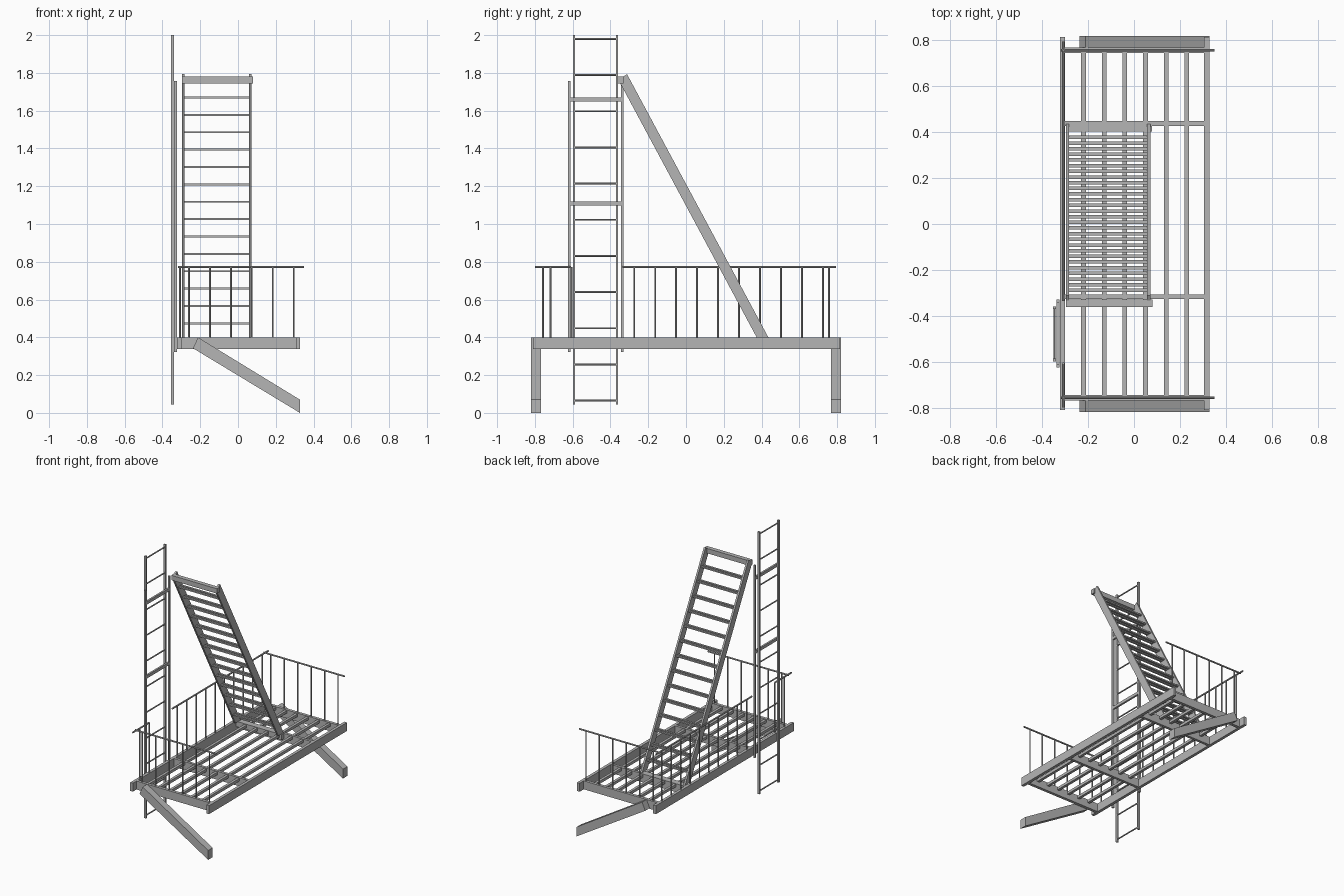
import bpy, bmesh
from mathutils import Vector

if "Cube" in bpy.data.objects:
    bpy.data.objects.remove(bpy.data.objects["Cube"], do_unlink=True)

steel = bpy.data.materials.new("grey_steel")
steel.use_nodes = True
grey = (0.46, 0.46, 0.46, 1)
steel.diffuse_color = grey
steel.node_tree.nodes["Principled BSDF"].inputs["Base Color"].default_value = grey


def finish(name, bm):
    bmesh.ops.recalc_face_normals(bm, faces=bm.faces)
    mesh = bpy.data.meshes.new(name)
    bm.to_mesh(mesh)
    bm.free()
    mesh.materials.append(steel)
    obj = bpy.data.objects.new(name, mesh)
    bpy.context.collection.objects.link(obj)
    return obj


def boxes(name, spans):
    """Boxes given as ((x0, x1), (y0, y1), (z0, z1))."""
    bm = bmesh.new()
    for span in spans:
        verts = bmesh.ops.create_cube(bm, size=1)["verts"]
        for v in verts:
            v.co = Vector([(a + b) / 2 + c * (b - a) for (a, b), c in zip(span, v.co)])
    return finish(name, bm)


def rods(name, lines, radius):
    """Round bars running between pairs of points."""
    bm = bmesh.new()
    for a, b in lines:
        a, b = Vector(a), Vector(b)
        verts = bmesh.ops.create_cone(bm, cap_ends=True, segments=8, radius1=radius,
                                      radius2=radius, depth=(b - a).length)["verts"]
        turn = (b - a).to_track_quat("Z", "Y")
        for v in verts:
            v.co = turn @ v.co + (a + b) / 2
    return finish(name, bm)


def plate(name, points, thickness):
    """Extrude a closed outline of 3D points along a vector."""
    bm = bmesh.new()
    face = bm.faces.new([bm.verts.new(p) for p in points])
    out = bmesh.ops.extrude_face_region(bm, geom=[face])["geom"]
    moved = [v for v in out if isinstance(v, bmesh.types.BMVert)]
    bmesh.ops.translate(bm, verts=moved, vec=thickness)
    return finish(name, bm)


# Platform frame
deck = (0.337, 0.40)
boxes("side_beams", [((-0.322, -0.30), (-0.81, 0.815), deck),
                     ((0.306, 0.328), (-0.81, 0.815), deck)])
boxes("end_beams", [((-0.30, 0.306), (-0.768, -0.746), deck),
                    ((-0.30, 0.306), (0.746, 0.768), deck)])
boxes("cross_beams", [((-0.30, 0.306), (y - 0.01, y + 0.01), deck)
                      for y in (-0.317, 0.438)])

# Floor bars
boxes("floor_bars", [((x - 0.01, x + 0.01), (-0.746, 0.746), (0.375, 0.395))
                     for x in [-0.22 + 0.09 * i for i in range(6)]])

# Diagonal braces under both ends
brace = [(-0.212, 0.40), (0.328, 0.07), (0.328, 0.0), (-0.238, 0.342)]
for name, y in (("front_brace", -0.82), ("back_brace", 0.768)):
    plate(name, [(x, y, z) for x, z in brace], (0, 0.052, 0))

# Railings, with a gap for the ladder
rail_z, side_x, end_y = 0.772, -0.308, 0.757
rods("side_rails", [((side_x, -0.80, rail_z), (side_x, -0.61, rail_z)),
                    ((side_x, -0.335, rail_z), (side_x, 0.795, rail_z))], 0.006)
rods("end_rails", [((-0.318, y, rail_z), (0.35, y, rail_z)) for y in (-end_y, end_y)], 0.006)
post_y = [0.725 - 0.111 * i for i in range(14)]
rods("side_posts", [((side_x, y, 0.38), (side_x, y, rail_z)) for y in post_y
                    if not -0.6 < y < -0.35], 0.005)
rods("end_posts", [((x, y, 0.38), (x, y, rail_z)) for y in (-end_y, end_y)
                   for x in [0.295 - 0.111 * i for i in range(6)]], 0.005)

# Sloping stair
stringer = [(0.436, 0.40), (0.374, 0.40), (-0.359, 1.765), (-0.312, 1.793)]
for name, x in (("right_stringer", -0.297), ("left_stringer", 0.057)):
    plate(name, [(x, y, z) for y, z in stringer], (0.014, 0, 0))

slats = []
for i in range(14):
    z = 0.474 + 0.092 * i
    centre = 0.405 - (z - 0.40) / 1.863
    for shift in (-0.0125, 0.0125):
        y = centre + shift
        slats.append(((-0.285, 0.059), (y - 0.0075, y + 0.0075), (z - 0.005, z + 0.005)))
boxes("stair_treads", slats)
boxes("stair_top_beam", [((-0.297, 0.08), (-0.362, -0.33), (1.744, 1.78))])
boxes("stair_foot_beam", [((-0.297, 0.078), (0.402, 0.428), (0.36, 0.40))])

# Ladder guide frame
boxes("guide_posts", [((-0.338, -0.324), (y - 0.007, y + 0.007), (0.322, 1.757))
                      for y in (-0.619, -0.337)])
boxes("guide_bars", [((-0.338, -0.324), (-0.612, -0.344), (z - 0.011, z + 0.011))
                     for z in (1.109, 1.66)])

# Sliding ladder
boxes("ladder_rails", [((-0.354, -0.339), (y - 0.006, y + 0.006), (0.045, 2.0))
                       for y in (-0.593, -0.365)])
rods("ladder_rungs", [((-0.346, -0.593, z), (-0.346, -0.365, z))
                      for z in [0.065 + 0.1915 * i for i in range(11)]], 0.005)
